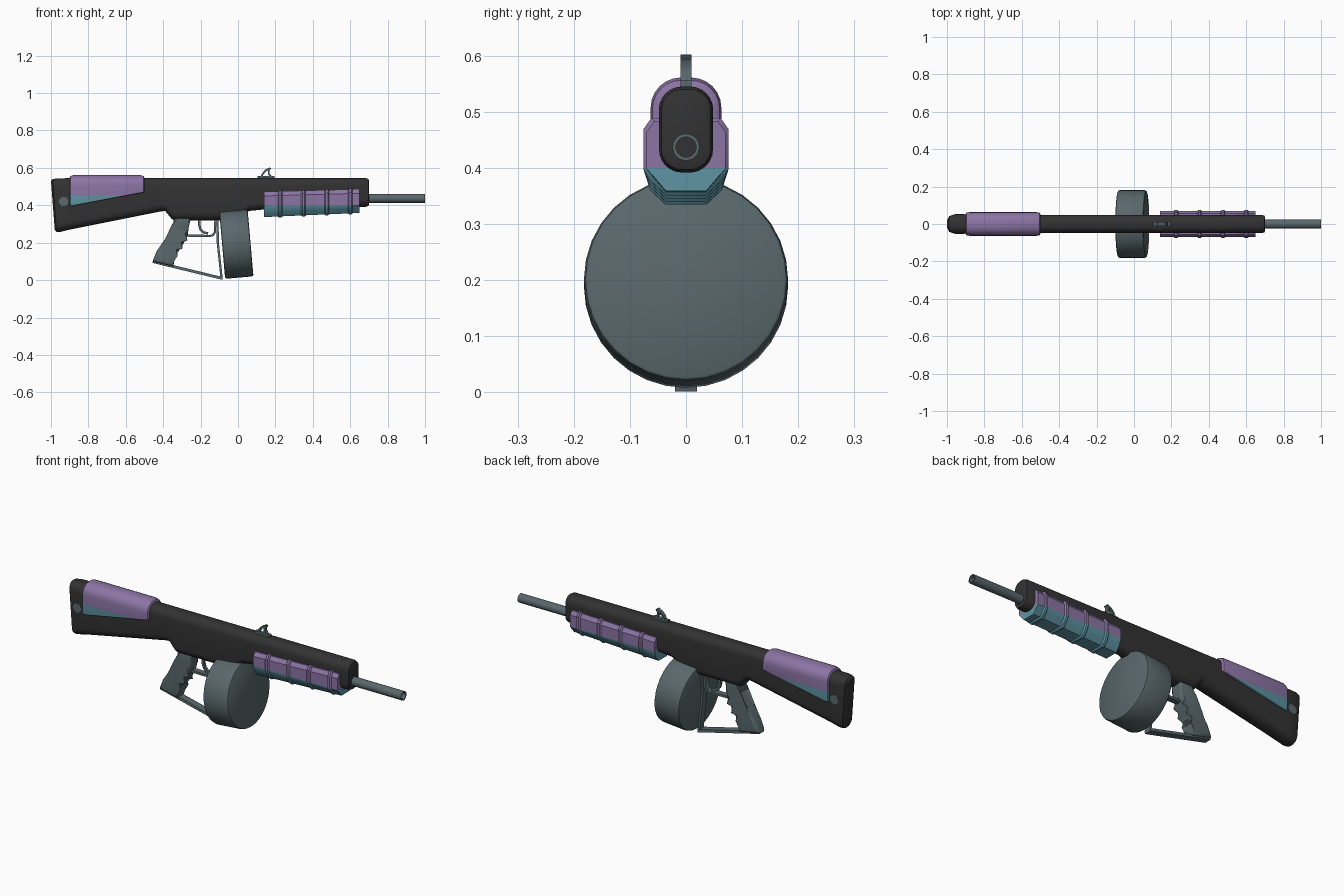
import bpy, bmesh, math
from mathutils import Vector

if "Cube" in bpy.data.objects:
    bpy.data.objects.remove(bpy.data.objects["Cube"])


def material(name, rgb):
    m = bpy.data.materials.new(name)
    m.use_nodes = True
    m.diffuse_color = (*rgb, 1)
    bsdf = next(n for n in m.node_tree.nodes if n.type == 'BSDF_PRINCIPLED')
    bsdf.inputs["Base Color"].default_value = (*rgb, 1)
    return m


CHARCOAL = material("charcoal", (0.032, 0.032, 0.032))
STEEL = material("steel grey", (0.1, 0.138, 0.148))
PURPLE = material("purple", (0.262, 0.178, 0.376))
TEAL = material("teal", (0.112, 0.3, 0.372))
made = []


def finish(name, bm, *mats, split=None):
    """Turn a bmesh into an object; faces below the split height get the second material."""
    if split is not None:
        bmesh.ops.bisect_plane(bm, geom=bm.verts[:] + bm.edges[:] + bm.faces[:],
                               plane_co=(0, 0, split), plane_no=(0, 0, 1))
        for f in bm.faces:
            f.material_index = int(f.calc_center_median().z < split)
    bmesh.ops.recalc_face_normals(bm, faces=bm.faces)
    me = bpy.data.meshes.new(name)
    bm.to_mesh(me)
    bm.free()
    for m in mats:
        me.materials.append(m)
    ob = bpy.data.objects.new(name, me)
    bpy.context.collection.objects.link(ob)
    made.append(ob)
    return ob


def loft(name, rings, *mats, split=None):
    """Skin a row of equal-length rings and cap both ends."""
    bm = bmesh.new()
    rows = [[bm.verts.new(p) for p in ring] for ring in rings]
    n = len(rows[0])
    for a, b in zip(rows, rows[1:]):
        for i in range(n):
            j = (i + 1) % n
            bm.faces.new((a[i], a[j], b[j], b[i]))
    bm.faces.new(rows[0])
    bm.faces.new(rows[-1])
    return finish(name, bm, *mats, split=split)


def rounded(x, zb, zt, hw, r_low=0.85, lean=0, segs=6):
    """Rounded-rectangle ring; the lower corners can be sharper, the foot can lean forward."""
    ring = []
    for k, (sy, sz) in enumerate([(1, 1), (-1, 1), (-1, -1), (1, -1)]):
        r = hw * (0.85 if sz > 0 else r_low)
        cy, cz = sy * (hw - r), (zt - r if sz > 0 else zb + r)
        for i in range(segs + 1):
            a = math.pi / 2 * (k + i / segs)
            z = cz + r * math.sin(a)
            ring.append((x + lean * (zt - z) / (zt - zb), cy + r * math.cos(a), z))
    return ring


def plate(name, outline, hw, mat, bevel=0):
    """Extrude an x-z outline across y, optionally rounding its rims."""
    bm = bmesh.new()
    sides = [[bm.verts.new((x, y, z)) for x, z in outline] for y in (-hw, hw)]
    n = len(outline)
    rims = []
    for s in sides:
        rims += bm.faces.new(s).edges[:]
    for i in range(n):
        j = (i + 1) % n
        bm.faces.new((sides[0][i], sides[0][j], sides[1][j], sides[1][i]))
    if bevel:
        bmesh.ops.bevel(bm, geom=rims, offset=bevel, segments=4, profile=0.5, affect='EDGES')
    return finish(name, bm, mat)


def strip(name, path, t, hw, mat):
    """Flat bar of thickness t following an x-z path."""
    pts = [Vector(p) for p in path]
    left, right = [], []
    for i, p in enumerate(pts):
        d = (pts[min(i + 1, len(pts) - 1)] - pts[max(i - 1, 0)]).normalized()
        nrm = Vector((-d.y, d.x)) * t / 2
        left.append(p + nrm)
        right.append(p - nrm)
    return plate(name, [tuple(p) for p in left + right[::-1]], hw, mat)


def turned(name, profile, sides, mat, bore=None):
    """Spin (x, radius) pairs about the x axis."""
    rings = [[(x, r * math.cos(2 * math.pi * i / sides), r * math.sin(2 * math.pi * i / sides))
              for i in range(sides)] for x, r in profile]
    ob = loft(name, rings, mat)
    if bore:
        ob.data.materials.append(bore)
        end = max(ob.data.polygons, key=lambda f: f.center.x if len(f.vertices) == sides and
                  abs(f.normal.x) > 0.9 else -9)
        end.material_index = 1
    return ob


# Body and shoulder stock in one piece
body = [rounded(-1.0, 0.27, 0.53, 0.022, lean=0.02),
        rounded(-0.99, 0.258, 0.54, 0.042, lean=0.02),
        rounded(-0.965, 0.258, 0.544, 0.052, lean=0.015)]
for x, zb, hw in [(-0.9, 0.27, 0.052), (-0.85, 0.28, 0.05), (-0.42, 0.366, 0.048),
                  (-0.39, 0.37, 0.048), (-0.355, 0.328, 0.048), (-0.34, 0.32, 0.048),
                  (-0.02, 0.32, 0.048), (0.06, 0.37, 0.048), (0.16, 0.38, 0.048),
                  (0.3, 0.39, 0.048), (0.685, 0.392, 0.048)]:
    body.append(rounded(x, zb, 0.545, hw))
body.append(rounded(0.697, 0.397, 0.54, 0.044))
body.append(rounded(0.7, 0.405, 0.533, 0.037))
loft("body_and_stock", body, CHARCOAL)

# Two-tone cheek rest wrapped over the stock
cheek = [rounded(x, zb, zt, hw, r_low=0.1) for x, zb, zt, hw in [
    (-0.9, 0.402, 0.548, 0.054), (-0.895, 0.397, 0.557, 0.061), (-0.88, 0.398, 0.561, 0.063),
    (-0.52, 0.466, 0.561, 0.063), (-0.505, 0.469, 0.556, 0.06), (-0.5, 0.472, 0.547, 0.053)]]
loft("cheek_rest", cheek, PURPLE, TEAL, split=0.455)


# Ribbed two-tone handguard
def guard_ring(x, d):
    t = (x - 0.14) / 0.51
    zb, zt = 0.337 + 0.022 * t - d, 0.47 + 0.014 * t + d
    half = [(0.036, zb), (0.058 + d, zb + 0.026), (0.07 + d, 0.398),
            (0.07 + d, zt - 0.02), (0.056 + d, zt)]
    return [(x, y, z) for y, z in half] + [(x, -y, z) for y, z in half[::-1]]


guard = [guard_ring(0.14, 0)]
for i in range(4):
    rib = 0.225 + 0.125 * i
    guard += [guard_ring(rib + dx, d) for dx, d in
              [(-0.012, 0), (-0.006, 0.006), (0.006, 0.006), (0.012, 0)]]
guard.append(guard_ring(0.65, 0))
loft("handguard", guard, PURPLE, TEAL, split=0.4)

# Barrel with a recessed bore
barrel = turned("barrel", [(0.66, 0.024), (1.0, 0.024), (1.0, 0.018), (0.97, 0.018)],
                24, STEEL, bore=CHARCOAL)
barrel.location.z = 0.437

# Tilted drum magazine
drum = turned("drum_magazine", [(-0.076, 0.174), (-0.073, 0.179), (-0.064, 0.182),
                                (0.064, 0.182), (0.073, 0.179), (0.076, 0.174)], 32, STEEL)
drum.location = (-0.009, 0, 0.195)
drum.rotation_euler.y = math.radians(-5)

# Pistol grip with finger grooves
plate("pistol_grip", [(-0.345, 0.34), (-0.34, 0.285), (-0.39, 0.22), (-0.435, 0.155),
                      (-0.457, 0.1), (-0.345, 0.073), (-0.342, 0.1), (-0.338, 0.14),
                      (-0.318, 0.152), (-0.31, 0.178), (-0.29, 0.195), (-0.285, 0.22),
                      (-0.268, 0.24), (-0.265, 0.275), (-0.25, 0.34)], 0.034, STEEL, bevel=0.016)

# Brace from the grip foot to the drum, trigger guard and trigger
strip("grip_brace", [(-0.455, 0.099), (-0.083, 0.009)], 0.015, 0.02, STEEL)
strip("drum_brace", [(-0.088, 0.012), (-0.108, 0.2), (-0.11, 0.33)], 0.012, 0.018, STEEL)
strip("trigger_guard", [(-0.275, 0.238), (-0.15, 0.236), (-0.133, 0.241),
                        (-0.124, 0.255), (-0.12, 0.33)], 0.012, 0.016, STEEL)
strip("trigger", [(-0.205, 0.33), (-0.208, 0.295), (-0.2, 0.27), (-0.183, 0.254),
                  (-0.16, 0.25)], 0.013, 0.008, STEEL)

# Top sight: foot, curved hook and rear post
strip("sight_foot", [(0.105, 0.547), (0.195, 0.547)], 0.018, 0.01, STEEL)
strip("sight_hook", [(0.125, 0.55), (0.133, 0.57), (0.148, 0.586), (0.173, 0.598)],
      0.01, 0.01, STEEL)
strip("sight_post", [(0.172, 0.6), (0.164, 0.585), (0.165, 0.568), (0.178, 0.55)],
      0.01, 0.01, STEEL)

# Stock pin showing on both sides
pin = turned("stock_pin", [(-0.054, 0.025), (0.054, 0.025)], 20, STEEL)
pin.rotation_euler.z = math.pi / 2
pin.location = (-0.932, 0, 0.42)

# Smooth shading that keeps hard edges
bpy.ops.object.select_all(action='DESELECT')
for ob in made:
    ob.select_set(True)
bpy.context.view_layer.objects.active = made[0]
bpy.ops.object.shade_smooth_by_angle(angle=math.radians(35))
